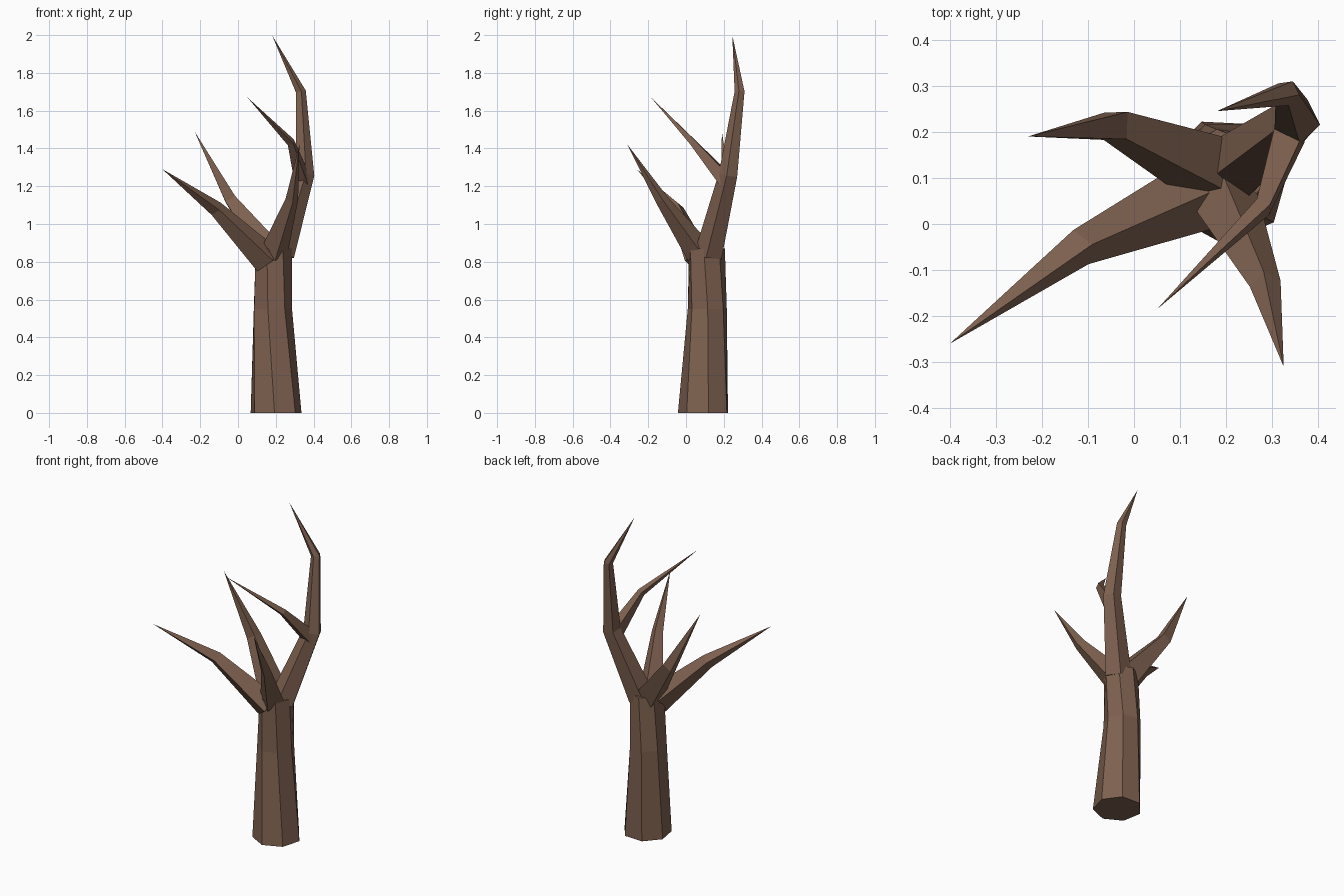
import bpy, bmesh, math
from mathutils import Vector, Quaternion

if "Cube" in bpy.data.objects:
    bpy.data.objects.remove(bpy.data.objects["Cube"])

bark = bpy.data.materials.new("brown bark")
bark.diffuse_color = (0.21, 0.12, 0.08, 1)
bark.use_nodes = True
bark.node_tree.nodes["Principled BSDF"].inputs["Base Color"].default_value = bark.diffuse_color


def limb(name, stations, sides, phase=0, twist=0, upright=False):
    """Faceted tapering tube through (x, y, z, radius) stations; radius 0 is a point."""
    bm = bmesh.new()
    pts = [Vector(s[:3]) for s in stations]
    rings = []
    for i, (p, s) in enumerate(zip(pts, stations)):
        if s[3] == 0:
            rings.append([bm.verts.new(p)])
            continue
        a, b = pts[max(i - 1, 0)], pts[min(i + 1, len(pts) - 1)]
        q = Quaternion() if upright else Vector((0, 0, 1)).rotation_difference(b - a)
        ring = []
        for k in range(sides):
            t = math.radians(phase + twist * i) + k * math.tau / sides
            ring.append(bm.verts.new(p + q @ Vector((math.cos(t), math.sin(t), 0)) * s[3]))
        rings.append(ring)
    for lo, hi in zip(rings, rings[1:]):
        for k in range(sides):
            j = (k + 1) % sides
            if len(hi) == 1:
                bm.faces.new((lo[k], lo[j], hi[0]))
            else:
                bm.faces.new((lo[k], lo[j], hi[j], hi[k]))
    for ring in (rings[0], rings[-1]):
        if len(ring) > 1:
            bm.faces.new(ring)
    bmesh.ops.recalc_face_normals(bm, faces=bm.faces)
    me = bpy.data.meshes.new(name)
    bm.to_mesh(me)
    bm.free()
    me.materials.append(bark)
    ob = bpy.data.objects.new(name, me)
    bpy.context.collection.objects.link(ob)
    return ob


# Seven-sided trunk, slightly twisted and narrowing
limb("trunk", [(0.20, 0.095, 0.0, 0.138), (0.18, 0.113, 0.55, 0.106),
               (0.188, 0.108, 0.87, 0.098)], 7, phase=10, twist=-9, upright=True)

# Main branches growing from the trunk top
limb("left_branch", [(0.155, 0.07, 0.81, 0.082), (-0.115, -0.05, 1.08, 0.041),
                     (-0.40, -0.26, 1.29, 0)], 4, phase=20)
limb("back_left_branch", [(0.165, 0.12, 0.86, 0.085), (-0.04, 0.213, 1.13, 0.042),
                          (-0.23, 0.19, 1.49, 0)], 4, phase=45)
limb("front_branch", [(0.19, 0.07, 0.85, 0.075), (0.285, -0.13, 1.13, 0.034),
                      (0.325, -0.31, 1.42, 0)], 4, phase=10)
limb("tall_branch", [(0.222, 0.122, 0.84, 0.078), (0.352, 0.225, 1.26, 0.053),
                     (0.332, 0.285, 1.70, 0.028), (0.18, 0.245, 2.0, 0)], 5, phase=-10)

# Twig forking forward from the tall branch
limb("forked_twig", [(0.342, 0.212, 1.23, 0.05), (0.28, 0.037, 1.432, 0.023),
                     (0.05, -0.185, 1.67, 0)], 4, phase=30)
